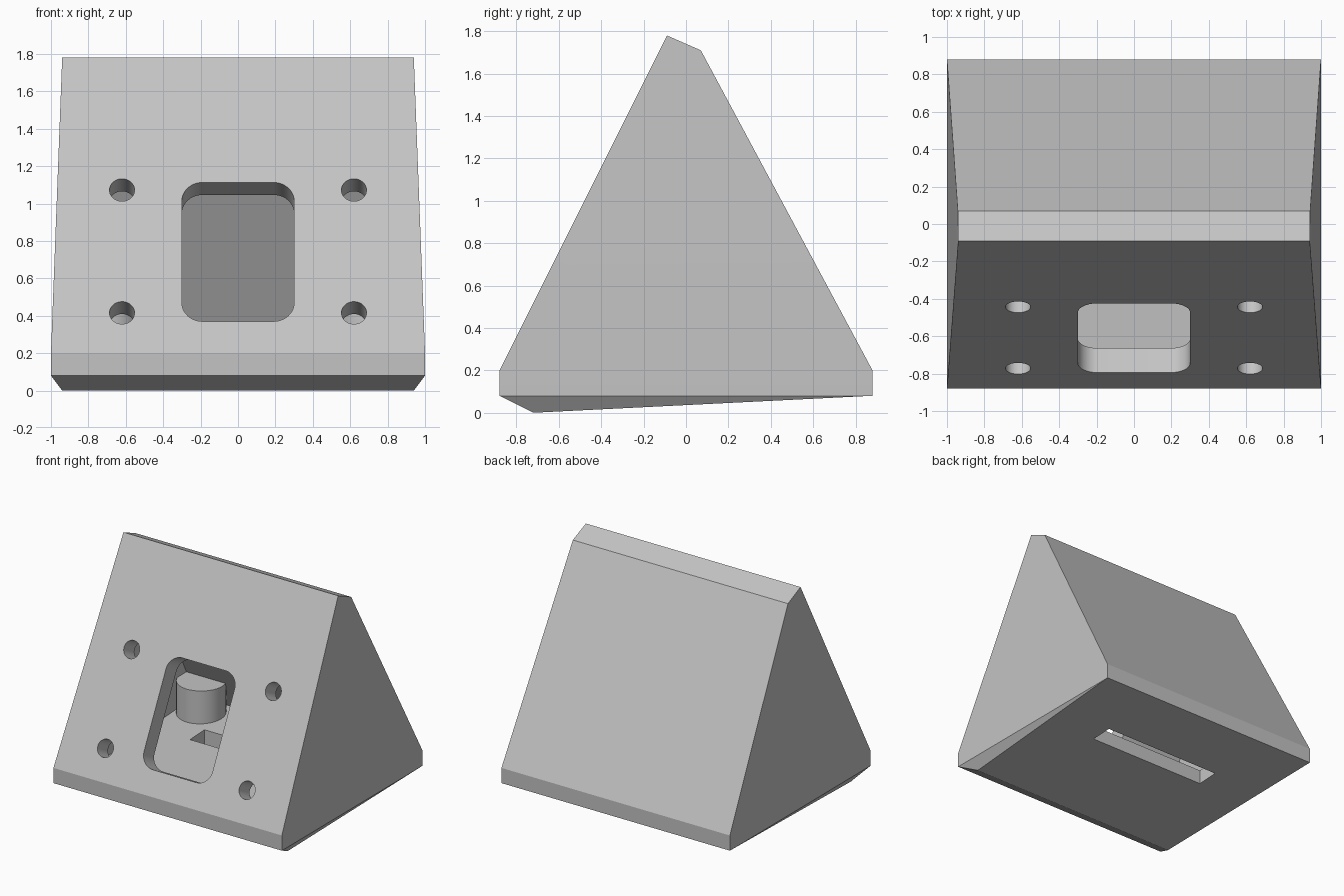
import bpy, bmesh, math
from mathutils import Matrix, Vector

if "Cube" in bpy.data.objects:
    bpy.data.objects.remove(bpy.data.objects["Cube"], do_unlink=True)

grey = bpy.data.materials.new("plain grey")
grey.use_nodes = True
grey.diffuse_color = (0.55, 0.55, 0.55, 1)
grey.node_tree.nodes["Principled BSDF"].inputs["Base Color"].default_value = (0.55, 0.55, 0.55, 1)


def finish(name, bm):
    bmesh.ops.recalc_face_normals(bm, faces=bm.faces)
    mesh = bpy.data.meshes.new(name)
    bm.to_mesh(mesh)
    bm.free()
    mesh.materials.append(grey)
    obj = bpy.data.objects.new(name, mesh)
    bpy.context.collection.objects.link(obj)
    return obj


def mirrored_hull(name, points):
    """Convex solid from (half width, y, z) points mirrored across x."""
    bm = bmesh.new()
    for x, y, z in points:
        for side in (-1, 1):
            bm.verts.new((side * x, y, z))
    bmesh.ops.convex_hull(bm, input=bm.verts)
    bmesh.ops.dissolve_limit(bm, angle_limit=math.radians(1.5),
                             verts=bm.verts, edges=bm.edges)
    return finish(name, bm)


def box(name, size, matrix, radius=0):
    """Box with optional rounding of its local z edges."""
    bm = bmesh.new()
    bmesh.ops.create_cube(bm, size=1, matrix=Matrix.Diagonal((*size, 1)))
    if radius:
        edges = [e for e in bm.edges
                 if abs(e.verts[0].co.z - e.verts[1].co.z) > size[2] / 2]
        bmesh.ops.bevel(bm, geom=edges, offset=radius, segments=10,
                        profile=0.5, affect='EDGES')
    bm.transform(matrix)
    return finish(name, bm)


def cylinder(name, radius, depth, matrix):
    bm = bmesh.new()
    bmesh.ops.create_cone(bm, cap_ends=True, segments=40, radius1=radius,
                          radius2=radius, depth=depth, matrix=matrix)
    return finish(name, bm)


def combine(target, tool, operation):
    mod = target.modifiers.new(operation.lower(), 'BOOLEAN')
    mod.operation = operation
    mod.solver = 'EXACT'
    mod.object = tool
    bpy.context.view_layer.objects.active = target
    bpy.ops.object.modifier_apply(modifier=mod.name)
    bpy.data.objects.remove(tool, do_unlink=True)


def on_slope(x, z):
    """Frame on the sloping front, local z pointing outward."""
    y = -0.88 + (z - 0.2) * 0.8 / 1.58
    tilt = math.atan2(1.58, 0.8)
    return Matrix.Translation(Vector((x, y, z))) @ Matrix.Rotation(tilt, 4, 'X')


# Wedge housing with a chamfered base and a narrow ridge
housing = mirrored_hull("wedge_housing", [
    (0.94, -0.72, 0), (1, -0.88, 0.08), (1, 0.88, 0.08),
    (1, -0.88, 0.2), (1, 0.88, 0.2),
    (0.94, -0.09, 1.78), (0.942, 0.07, 1.71)])

# Hollow interior
combine(housing, mirrored_hull("cavity", [
    (0.88, -0.76, 0.112), (0.88, 0.73, 0.187), (0.83, -0.022, 1.585)]), 'DIFFERENCE')

# Round posts in the rear corners
for side in (-1, 1):
    post = cylinder("corner_post", 0.18, 0.33,
                    Matrix.Translation((side * 0.7, 0.54, 0.265)))
    combine(housing, post, 'UNION')

# Rounded window and four screw holes through the front wall
combine(housing, box("window_cutter", (0.6, 0.83, 0.5), on_slope(0, 0.74), 0.11), 'DIFFERENCE')
for x in (-0.62, 0.62):
    for z in (0.415, 1.07):
        combine(housing, cylinder("hole_cutter", 0.067, 0.4, on_slope(x, z)), 'DIFFERENCE')

# Slot through the base
combine(housing, box("slot_cutter", (1.05, 0.18, 0.3),
                     Matrix.Translation((0, 0.24, 0.1))), 'DIFFERENCE')

# Soft curved walls, crisp flat faces
bpy.ops.object.select_all(action='DESELECT')
housing.select_set(True)
bpy.context.view_layer.objects.active = housing
bpy.ops.object.shade_smooth_by_angle(angle=math.radians(20))
